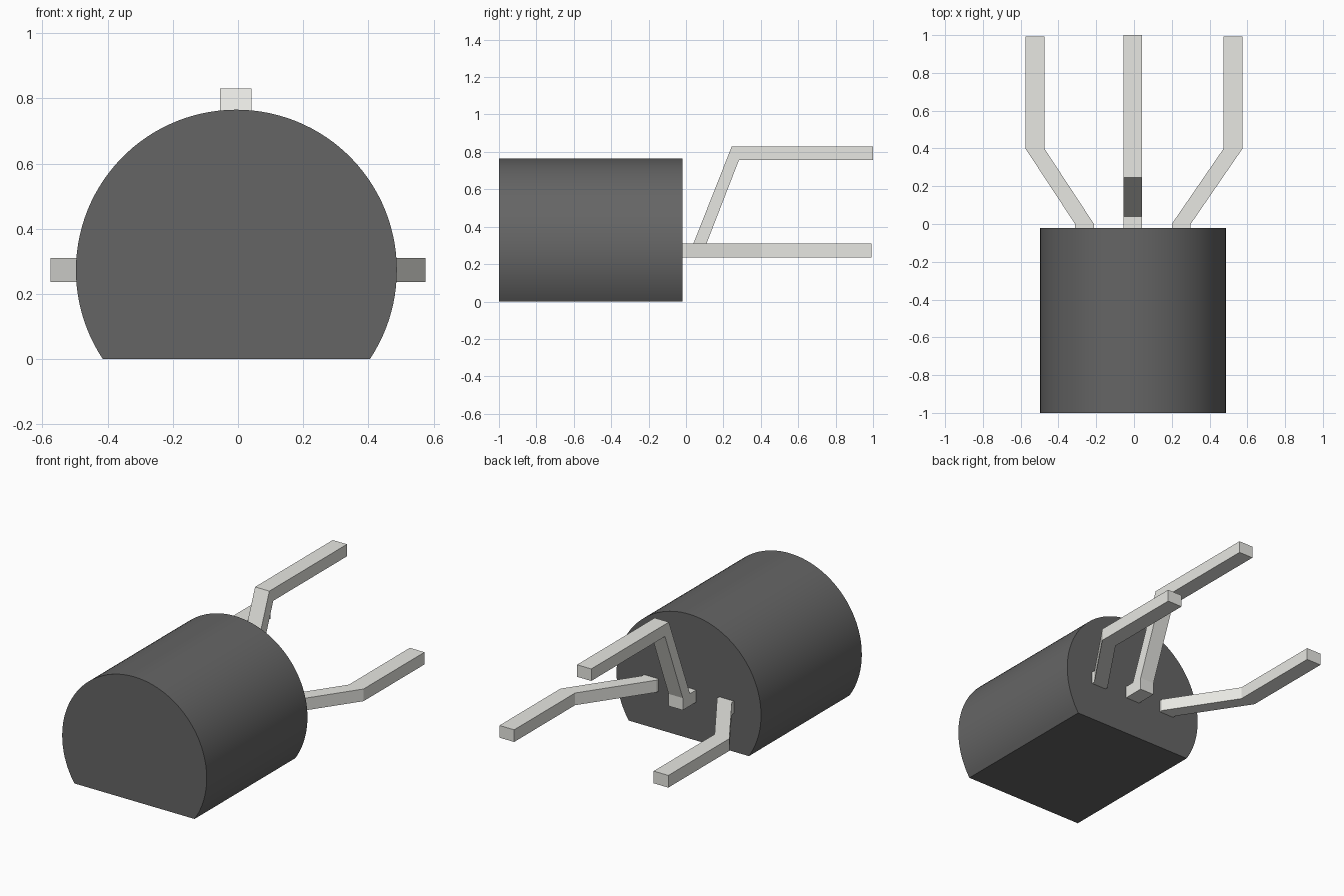
import bpy, bmesh, math
from mathutils import Vector

if "Cube" in bpy.data.objects:
    bpy.data.objects.remove(bpy.data.objects["Cube"])


def material(name, color):
    m = bpy.data.materials.new(name)
    m.diffuse_color = (*color, 1)
    m.use_nodes = True
    m.node_tree.nodes["Principled BSDF"].inputs["Base Color"].default_value = m.diffuse_color
    return m


def extrude_profile(name, points, offset, mat):
    """Make a solid from a closed planar outline pushed along offset."""
    bm = bmesh.new()
    face = bm.faces.new([bm.verts.new(p) for p in points])
    ext = bmesh.ops.extrude_face_region(bm, geom=[face], use_keep_orig=True)
    moved = [g for g in ext["geom"] if isinstance(g, bmesh.types.BMVert)]
    bmesh.ops.translate(bm, verts=moved, vec=Vector(offset))
    bmesh.ops.recalc_face_normals(bm, faces=bm.faces[:])
    mesh = bpy.data.meshes.new(name)
    bm.to_mesh(mesh)
    bm.free()
    obj = bpy.data.objects.new(name, mesh)
    bpy.context.collection.objects.link(obj)
    mesh.materials.append(mat)
    return obj


plastic = material("dark_plastic", (0.13, 0.13, 0.13))
metal = material("pale_metal", (0.8, 0.8, 0.76))

# Body: round case with a flat underside
R, CX, CZ, N = 0.492, -0.005, 0.273, 80
start = -math.asin(CZ / R)
sweep = math.pi - 2 * start
arc = [start + sweep * i / N for i in range(N + 1)]
body = extrude_profile(
    "case", [(CX + R * math.cos(a), -1, CZ + R * math.sin(a)) for a in arc],
    (0, 0.98, 0), plastic)
bpy.context.view_layer.objects.active = body
body.select_set(True)
bpy.ops.object.shade_smooth_by_angle(angle=math.radians(30))

# Outer leads: splayed outwards, then straight back
for side, label, shift in ((-1, "left", 0.012), (1, "right", 0.0)):
    path = [(0.20 + shift, -0.02), (0.20 + shift, 0.0), (0.475, 0.40), (0.475, 0.993),
            (0.575, 0.993), (0.575, 0.40), (0.30 + shift, 0.0), (0.30 + shift, -0.02)]
    extrude_profile(label + "_lead", [(side * x, y, 0.236) for x, y in path],
                    (0, 0, 0.075), metal)

# Middle lead: short stub, bent upwards, then straight back
path = [(-0.02, 0.236), (0.11, 0.236), (0.11, 0.311), (0.283, 0.756), (1.0, 0.756),
        (1.0, 0.83), (0.245, 0.83), (0.04, 0.311), (-0.02, 0.311)]
extrude_profile("middle_lead", [(-0.055, y, z) for y, z in path], (0.097, 0, 0), metal)
